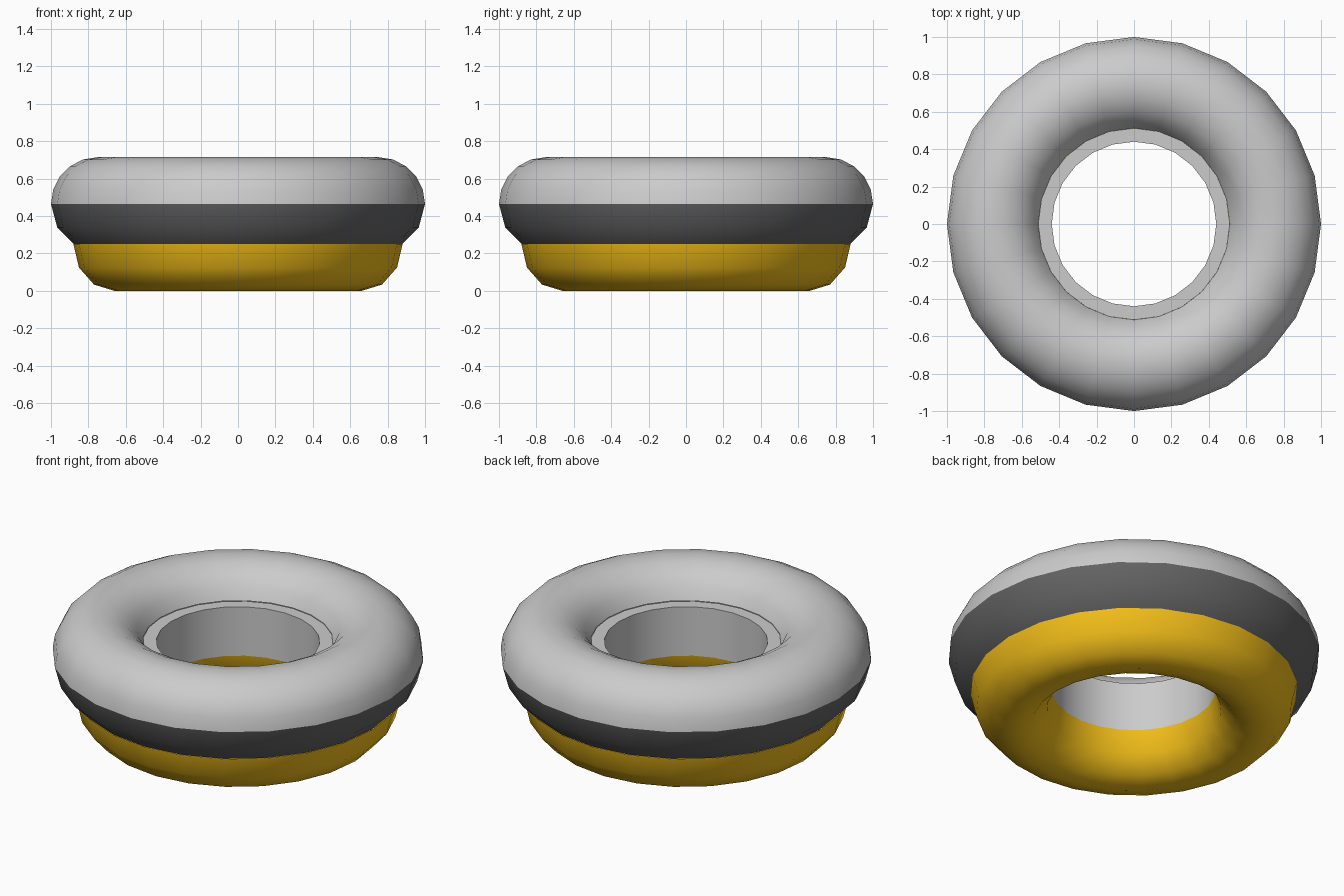
import bpy, bmesh
from math import sin, cos, pi, radians

if "Cube" in bpy.data.objects:
    bpy.data.objects.remove(bpy.data.objects["Cube"])

SIDES = 24


def arc(centre_r, centre_z, a, b, start, end, step):
    """Points (radius, height) along an elliptical arc, angles in degrees."""
    return [(centre_r + a * cos(radians(t)), centre_z + b * sin(radians(t)))
            for t in range(start, end + 1, step)]


def lathe(name, profile, colour=None):
    """Revolve an open profile around z."""
    bm = bmesh.new()
    rings = []
    for r, z in profile:
        rings.append([bm.verts.new((r * cos(2 * pi * j / SIDES),
                                    r * sin(2 * pi * j / SIDES), z))
                      for j in range(SIDES)])
    for low, high in zip(rings, rings[1:]):
        for j in range(SIDES):
            k = (j + 1) % SIDES
            bm.faces.new((low[j], low[k], high[k], high[j]))
    mesh = bpy.data.meshes.new(name)
    bm.to_mesh(mesh)
    bm.free()
    ob = bpy.data.objects.new(name, mesh)
    bpy.context.collection.objects.link(ob)
    if colour:
        mat = bpy.data.materials.new(name + "_colour")
        mat.diffuse_color = (*colour, 1)
        mat.use_nodes = True
        mat.node_tree.nodes["Principled BSDF"].inputs["Base Color"].default_value = mat.diffuse_color
        mesh.materials.append(mat)
    bpy.ops.object.select_all(action='DESELECT')
    ob.select_set(True)
    bpy.context.view_layer.objects.active = ob
    bpy.ops.object.shade_smooth_by_angle(angle=radians(40))
    return ob


# Upper half of the fat ring
lathe("upper_ring", arc(0.75, 0.465, 0.25, 0.25, 0, 162, 18))

# Flat lip and straight wall lining the hole
lathe("hole_liner", [(0.512, 0.54), (0.44, 0.54), (0.44, 0.25)])

# Dark band curving in beneath the widest point
lathe("lower_band", arc(0.75, 0.465, 0.25, 0.25, -60, 0, 30), (0.13, 0.13, 0.13))

# Yellow rounded base, the lower half of a smaller ring
lathe("base_ring", arc(0.66, 0.25, 0.22, 0.25, -180, 0, 30), (0.9, 0.52, 0.01))
